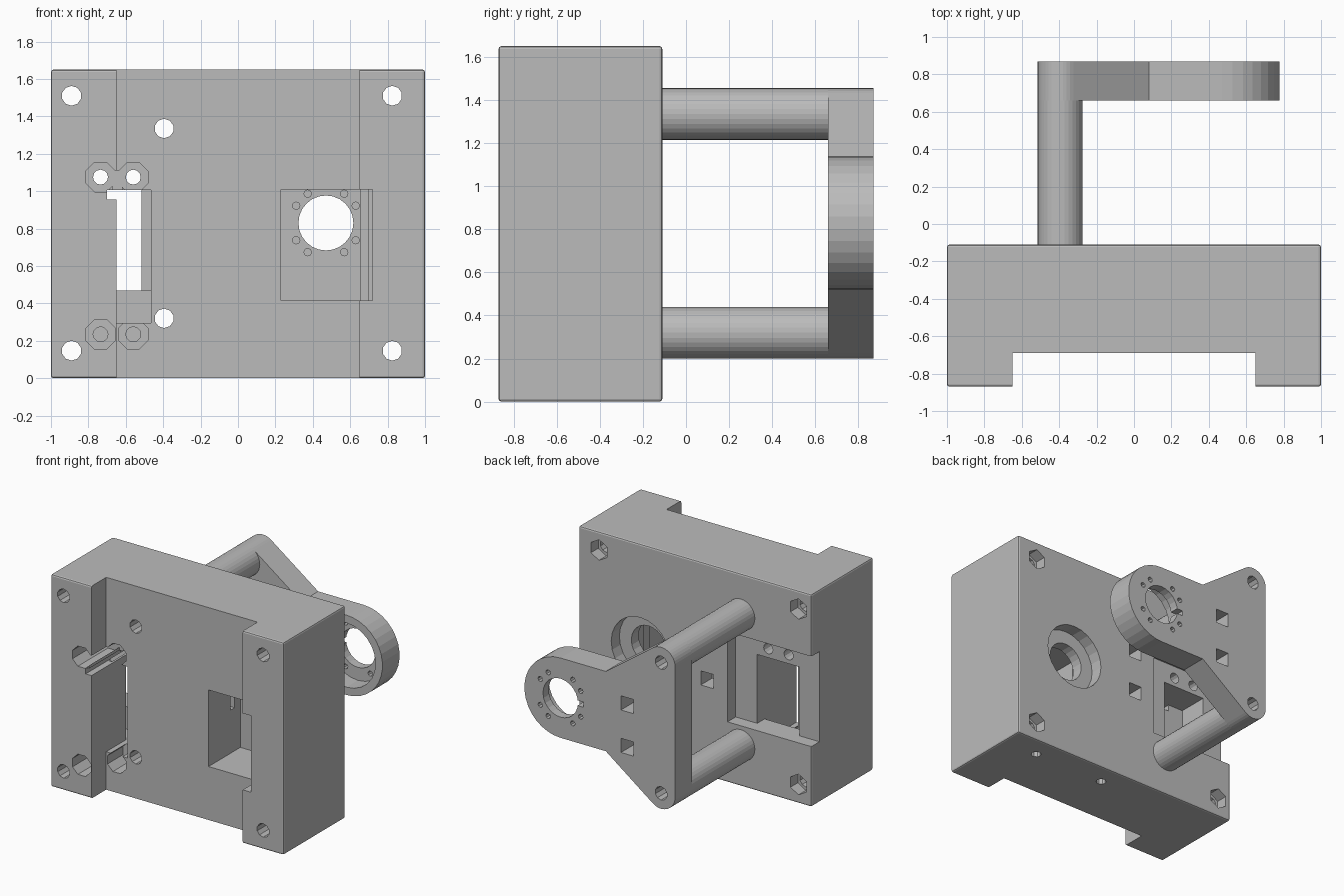
import bpy, bmesh, math
from mathutils import Matrix

cube = bpy.data.objects.get("Cube")
if cube:
    bpy.data.objects.remove(cube)

grey = bpy.data.materials.new("plain_grey")
grey.use_nodes = True
colour = (0.5, 0.5, 0.5, 1)
grey.diffuse_color = colour
grey.node_tree.nodes["Principled BSDF"].inputs["Base Color"].default_value = colour


def arc(cx, cz, r, start=0, end=360, n=24):
    """Points along an arc in the xz plane; a full turn leaves out the repeat."""
    steps = n if end - start == 360 else n - 1
    angles = [math.radians(start + (end - start) * i / steps) for i in range(n)]
    return [(cx + r * math.cos(a), cz + r * math.sin(a)) for a in angles]


def rect(x0, x1, z0, z1):
    return [(x0, z0), (x1, z0), (x1, z1), (x0, z1)]


def prism(name, profile, y0, y1, bevel=0):
    """Extrude an xz profile along y."""
    bm = bmesh.new()
    face = bm.faces.new([bm.verts.new((x, y0, z)) for x, z in profile])
    out = bmesh.ops.extrude_face_region(bm, geom=[face])
    moved = [v for v in out["geom"] if isinstance(v, bmesh.types.BMVert)]
    bmesh.ops.translate(bm, verts=moved, vec=(0, y1 - y0, 0))
    if bevel:
        bmesh.ops.bevel(bm, geom=bm.edges[:], offset=bevel, segments=2,
                        profile=0.5, affect='EDGES')
    bmesh.ops.recalc_face_normals(bm, faces=bm.faces)
    mesh = bpy.data.meshes.new(name)
    bm.to_mesh(mesh)
    bm.free()
    mesh.materials.append(grey)
    obj = bpy.data.objects.new(name, mesh)
    bpy.context.collection.objects.link(obj)
    return obj


def cut(target, profile, y0, y1, upright=None):
    """Subtract a prism; upright=(x, y) turns it to run along z there."""
    cutter = prism("cutter", profile, y0, y1)
    cutter.hide_render = True
    if upright:
        cutter.data.transform(Matrix.Translation((*upright, 0))
                              @ Matrix.Rotation(math.pi / 2, 4, 'X'))
    mod = target.modifiers.new("cut", 'BOOLEAN')
    mod.operation, mod.solver, mod.object = 'DIFFERENCE', 'EXACT', cutter
    bpy.context.view_layer.update()
    graph = bpy.context.evaluated_depsgraph_get()
    result = bpy.data.meshes.new_from_object(target.evaluated_get(graph))
    target.modifiers.clear()
    target.data = result
    bpy.data.objects.remove(cutter)


POST_X, POST_Z, POST_R = -0.395, (0.32, 1.335), 0.12
HUB_X, HUB_Z, HUB_R = 0.47, 0.83, 0.31
FRONT, FACE, BACK = -0.87, -0.69, -0.11
PLATE = (0.66, 0.87)
SCREW_ANGLES = [s * a + t for t in (0, 180) for a in (30, 58) for s in (1, -1)]

# Main housing with the front channel
body = prism("housing", rect(-1, 1, 0, 1.65), FRONT, BACK, bevel=0.013)
cut(body, rect(-0.65, 0.65, -0.2, 1.8), -1, FACE)

# Right-hand motor pocket, stepped into the leg
for x1, depth in ((0.655, -0.30), (0.695, -0.42), (0.72, -0.55)):
    cut(body, rect(0.23, x1, 0.415, 1.01), -0.95, depth)
# Round recess and shaft hole behind the pocket
cut(body, arc(HUB_X, HUB_Z, 0.25), -0.21, 0)
cut(body, arc(HUB_X, HUB_Z, 0.147), -0.4, 0)
for a in SCREW_ANGLES:
    x, z = arc(HUB_X, HUB_Z, 0.184, a, a + 1, 2)[0]
    cut(body, arc(x, z, 0.02, n=8), -0.4, -0.26)
# Wire slot in the pocket wall
cut(body, rect(0.15, 0.25, 0.75, 0.95), -0.42, -0.37)

# Left-hand pocket, window and open recess in the back
cut(body, rect(-1.2, -0.28, 0.47, 1.17), -0.21, 0)
cut(body, rect(-0.65, -0.465, 0.295, 1.005), -0.8, -0.43)
cut(body, rect(-0.83, -0.465, 0.47, 1.005), -0.445, -0.15)
cut(body, rect(-0.83, -0.465, 0.295, 0.48), -0.445, -0.3)
cut(body, rect(-0.70, -0.64, 0.955, 1.005), -0.95, -0.4)
cut(body, rect(-0.67, -0.62, 1, 1.11), -0.95, -0.5)
# Counterbored screws above and below the window
for x in (-0.735, -0.56):
    for z in (0.235, 1.075):
        cut(body, arc(x, z, 0.085, 22.5, 382.5, 8), -0.95, -0.5)
        cut(body, arc(x, z, 0.04, n=12), -0.6, -0.19 if z > 1 else -0.3)

# Corner bolts with hexagonal nut seats
for x in (-0.89, 0.825):
    for z in (0.147, 1.51):
        cut(body, arc(x, z, 0.053, 18, 378, 10), -1, 0)
        cut(body, arc(x, z, 0.08, 30, 390, 6), -0.2, 0)
# Bolt holes for the posts
for z in POST_Z:
    cut(body, arc(POST_X, z, 0.052, 18, 378, 10), -1, 0)
# Square sockets in the back face
for z in (0.75, 1.08):
    cut(body, rect(-0.16, -0.05, z - 0.055, z + 0.055), -0.25, 0)
# Upright holes from top to bottom
for x in (0.08, 0.695):
    cut(body, arc(0, 0, 0.037, n=10), -2, 0.5, upright=(x, -0.275))

# Posts carrying the arm
for name, z in zip(("lower_post", "upper_post"), POST_Z):
    post = prism(name, arc(POST_X, z, POST_R, n=32), BACK, PLATE[0])
    cut(post, arc(POST_X, z, 0.052, 18, 378, 10), -0.5, 1)

# Arm plate: rounded at both posts and at the hub
low, high = POST_Z
neck = 0.08
dx, dz = neck - POST_X, HUB_Z - HUB_R - low
turn = math.degrees(math.atan2(dz, dx) - math.acos(POST_R / math.hypot(dx, dz)))
outline = (arc(POST_X, low, POST_R, 180, 360 + turn, 14)
           + [(neck, HUB_Z - HUB_R)]
           + arc(HUB_X, HUB_Z, HUB_R, -90, 90, 18)
           + [(neck, HUB_Z + HUB_R)]
           + arc(POST_X, high, POST_R, -turn, 180, 14))
arm = prism("arm_plate", outline, *PLATE)
# Hub recess, shaft hole with key notch, and screw ring
cut(arm, arc(HUB_X, HUB_Z, 0.25), 0.5, 0.80)
cut(arm, arc(HUB_X, HUB_Z, 0.15), 0.5, 1)
cut(arm, rect(0.27, 0.4, 0.81, 0.85), 0.5, 1)
for a in SCREW_ANGLES:
    x, z = arc(HUB_X, HUB_Z, 0.2, a, a + 1, 2)[0]
    cut(arm, arc(x, z, 0.02, n=8), 0.5, 1)
# Post bolts and square sockets
for z in POST_Z:
    cut(arm, arc(POST_X, z, 0.052, 18, 378, 10), 0.5, 1)
for z in (0.6, 0.93):
    cut(arm, rect(-0.16, -0.05, z - 0.055, z + 0.055), 0.5, 1)
